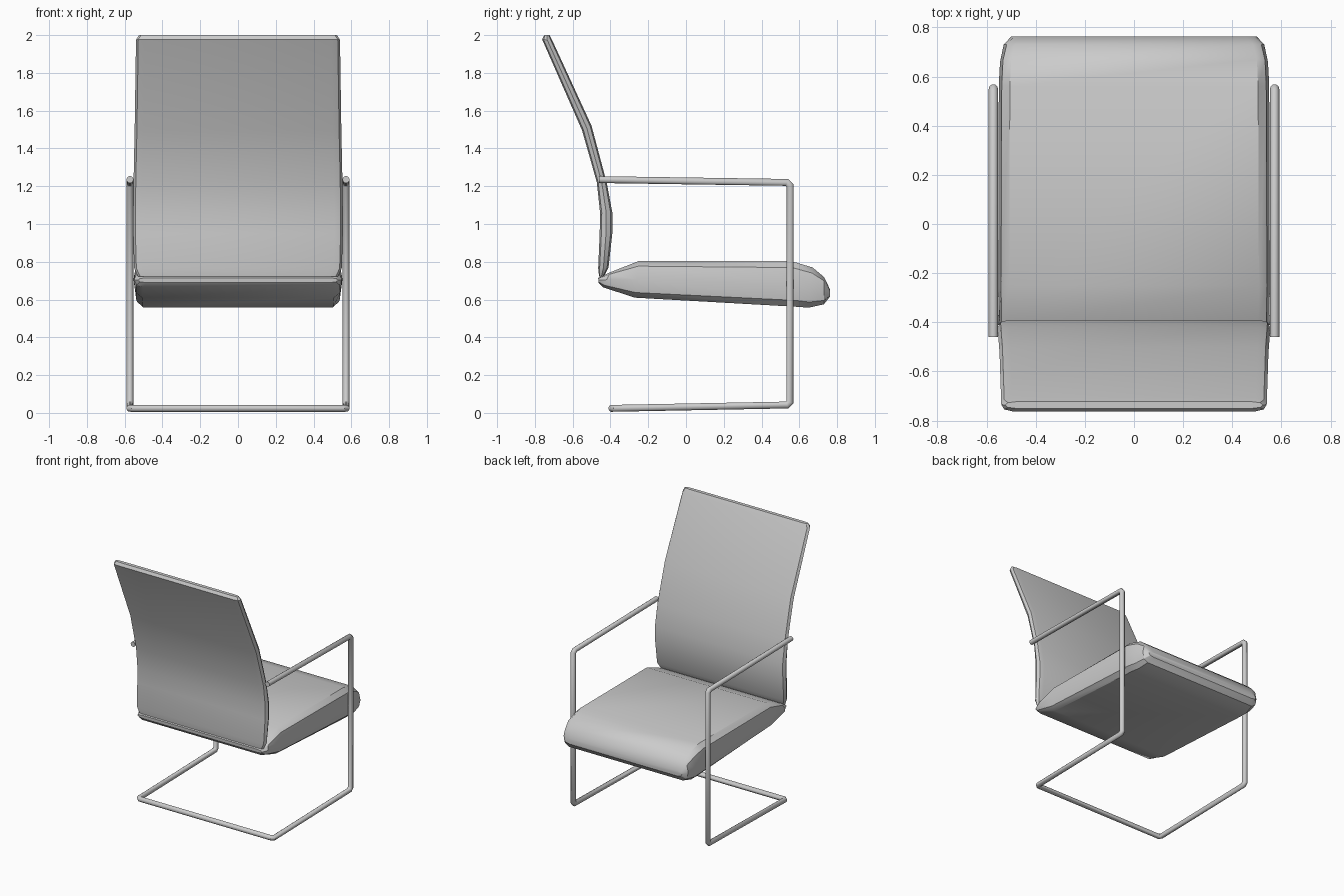
import bpy, bmesh, math
from mathutils import Vector

if "Cube" in bpy.data.objects:
    bpy.data.objects.remove(bpy.data.objects["Cube"])


def finish(name, bm, angle):
    bmesh.ops.recalc_face_normals(bm, faces=bm.faces)
    mesh = bpy.data.meshes.new(name)
    bm.to_mesh(mesh)
    bm.free()
    obj = bpy.data.objects.new(name, mesh)
    bpy.context.collection.objects.link(obj)
    bpy.ops.object.select_all(action='DESELECT')
    bpy.context.view_layer.objects.active = obj
    obj.select_set(True)
    bpy.ops.object.shade_smooth_by_angle(angle=math.radians(angle))
    return obj


def skin(bm, rings):
    """Join closed rings of points into a capped tube."""
    loops = [[bm.verts.new(p) for p in ring] for ring in rings]
    n = len(loops[0])
    for a, b in zip(loops, loops[1:]):
        for i in range(n):
            j = (i + 1) % n
            bm.faces.new((a[i], a[j], b[j], b[i]))
    bm.faces.new(loops[0])
    bm.faces.new(loops[-1])


# Rounded edge of a cushion: (inset from side, fraction through thickness)
EDGE = [(0.045, 0.0), (0.012, 0.14), (0.0, 0.5), (0.012, 0.86), (0.045, 1.0)]


def cushion(name, stations):
    """Stations: (y, z) of upper face, (y, z) of lower face, half width."""
    rings = []
    for ya, za, yb, zb, w in stations:
        half = [(w - d, ya + (yb - ya) * t, za + (zb - za) * t) for d, t in EDGE]
        rings.append(half + [(-x, y, z) for x, y, z in reversed(half)])
    bm = bmesh.new()
    skin(bm, rings)
    return finish(name, bm, 32)


def mitred_tube(name, corners, r, sides=10, cut=0.015):
    """Sweep a round section along a path with small chamfered corners."""
    pts = [Vector(p) for p in corners]
    path = [pts[0]]
    for a, p, b in zip(pts, pts[1:], pts[2:]):
        path += [p + (a - p).normalized() * cut, p + (b - p).normalized() * cut]
    path.append(pts[-1])
    dirs = [(b - a).normalized() for a, b in zip(path, path[1:])]
    u = Vector((1, 0, 0))
    v = dirs[0].cross(u)
    angles = [2 * math.pi * i / sides for i in range(sides)]
    ring = [path[0] + (u * math.cos(t) + v * math.sin(t)) * r for t in angles]
    rings = [ring]
    for i, d in enumerate(dirs):
        normal = (d + dirs[min(i + 1, len(dirs) - 1)]).normalized()
        ring = [q + d * ((path[i + 1] - q).dot(normal) / d.dot(normal)) for q in ring]
        rings.append(ring)
    bm = bmesh.new()
    skin(bm, rings)
    return finish(name, bm, 40)


# Seat cushion, from the tail under the backrest to the rounded leading edge
cushion("seat", [
    (-0.465, 0.715, -0.463, 0.69, 0.53),
    (-0.40, 0.745, -0.44, 0.665, 0.55),
    (-0.25, 0.804, -0.27, 0.61, 0.553),
    (0.56, 0.803, 0.58, 0.562, 0.55),
    (0.67, 0.77, 0.65, 0.557, 0.545),
    (0.73, 0.72, 0.73, 0.575, 0.53),
    (0.762, 0.655, 0.762, 0.615, 0.50),
])

# Curved, reclining backrest
cushion("backrest", [
    (-0.435, 0.722, -0.46, 0.722, 0.53),
    (-0.41, 0.77, -0.465, 0.765, 0.55),
    (-0.39, 0.95, -0.457, 0.95, 0.555),
    (-0.39, 1.06, -0.455, 1.06, 0.555),
    (-0.42, 1.22, -0.472, 1.22, 0.553),
    (-0.50, 1.52, -0.55, 1.495, 0.547),
    (-0.707, 1.97, -0.762, 1.978, 0.54),
    (-0.723, 2.0, -0.75, 2.0, 0.525),
])

# One continuous tube: arm, upright, floor runner, cross bar and mirrored side
side = [(-0.572, -0.46, 1.235), (-0.572, 0.55, 1.22),
        (-0.572, 0.55, 0.042), (-0.572, -0.392, 0.024)]
mitred_tube("tube_frame", side + [(-x, y, z) for x, y, z in reversed(side)], 0.019)
